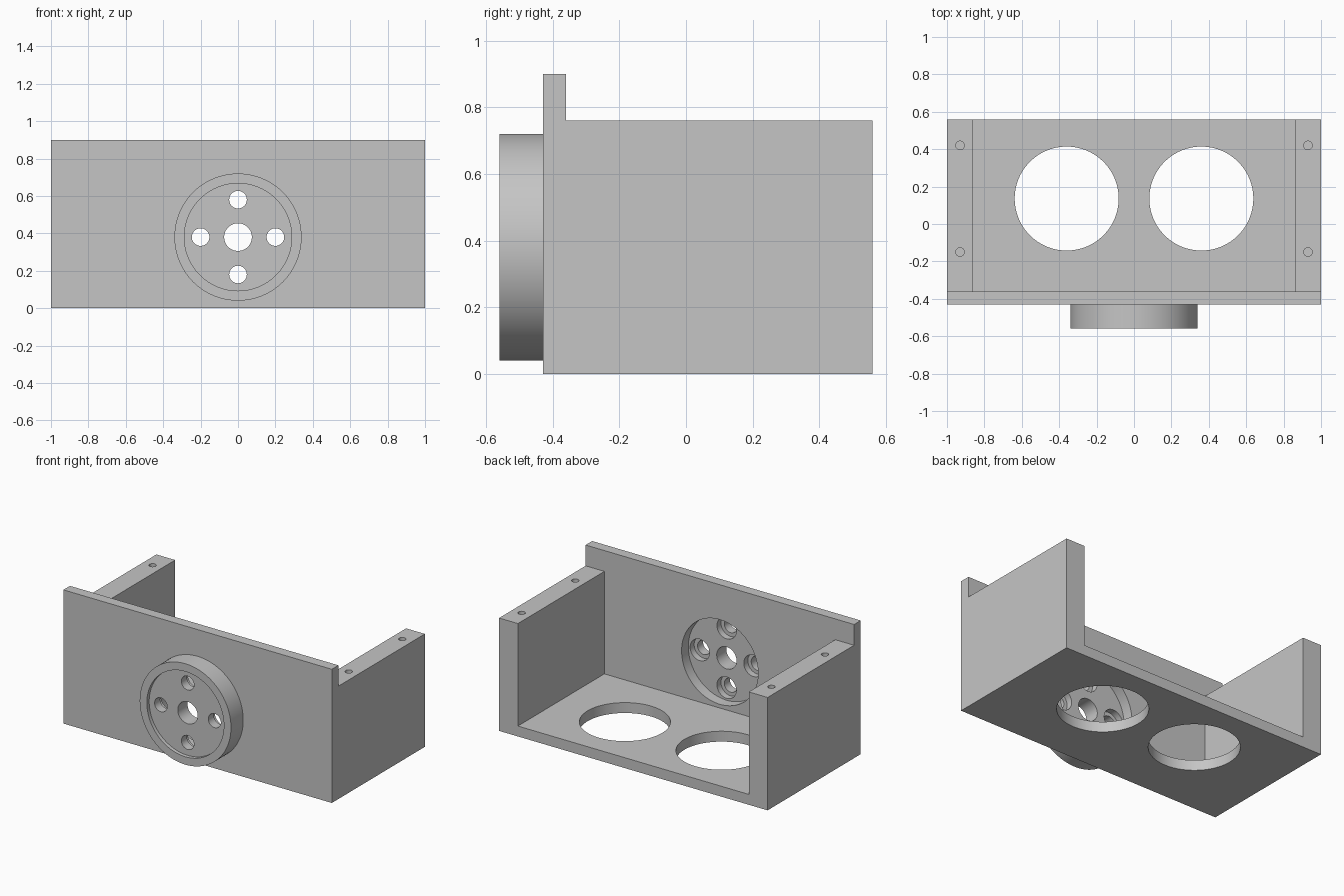
import bpy, bmesh, math
from mathutils import Matrix

if "Cube" in bpy.data.objects:
    bpy.data.objects.remove(bpy.data.objects["Cube"])

grey = bpy.data.materials.new("plain grey")
grey.diffuse_color = (0.56, 0.56, 0.56, 1)
grey.use_nodes = True
grey.node_tree.nodes["Principled BSDF"].inputs["Base Color"].default_value = grey.diffuse_color


def make(name, bm):
    bmesh.ops.recalc_face_normals(bm, faces=bm.faces)
    me = bpy.data.meshes.new(name)
    bm.to_mesh(me)
    bm.free()
    me.materials.append(grey)
    ob = bpy.data.objects.new(name, me)
    bpy.context.collection.objects.link(ob)
    return ob


def prism(name, xz, y0, y1):
    """Extrude an x-z outline from y0 to y1."""
    bm = bmesh.new()
    face = bm.faces.new([bm.verts.new((x, y0, z)) for x, z in xz])
    out = bmesh.ops.extrude_face_region(bm, geom=[face])
    verts = [g for g in out["geom"] if isinstance(g, bmesh.types.BMVert)]
    bmesh.ops.translate(bm, verts=verts, vec=(0, y1 - y0, 0))
    return make(name, bm)


def cylinder(name, radius, lo, hi, a, b, axis, segments=64):
    """Cylinder from lo to hi on its axis; a, b are (x, z) for Y or (x, y) for Z."""
    bm = bmesh.new()
    mid = (lo + hi) / 2
    if axis == "Y":
        m = Matrix.Translation((a, mid, b)) @ Matrix.Rotation(math.pi / 2, 4, "X")
    else:
        m = Matrix.Translation((a, b, mid))
    bmesh.ops.create_cone(bm, cap_ends=True, segments=segments, radius1=radius,
                          radius2=radius, depth=hi - lo, matrix=m)
    return make(name, bm)


def combine(target, tool, operation="DIFFERENCE"):
    bpy.context.view_layer.objects.active = target
    mod = target.modifiers.new("cut", "BOOLEAN")
    mod.operation = operation
    mod.solver = "EXACT"
    mod.object = tool
    bpy.ops.object.modifier_apply(modifier=mod.name)
    bpy.data.objects.remove(tool, do_unlink=True)


# Bracket block, hollowed to a floor, two side walls and a taller front wall
bracket = prism("bracket", [(-1, 0), (1, 0), (1, 0.9), (-1, 0.9)], -0.43, 0.56)
combine(bracket, prism("hollow", [(-0.86, 0.07), (0.86, 0.07), (0.86, 0.76), (1.2, 0.76),
                                  (1.2, 1.2), (-1.2, 1.2), (-1.2, 0.76), (-0.86, 0.76)],
                       -0.36, 1.0))

# Round boss on the front wall, recessed on both faces
CZ = 0.38
combine(bracket, cylinder("boss", 0.34, -0.56, -0.40, 0, CZ, "Y", 96), "UNION")
combine(bracket, cylinder("front_recess", 0.287, -0.70, -0.535, 0, CZ, "Y", 96))
combine(bracket, cylinder("back_recess", 0.285, -0.432, -0.20, 0, CZ, "Y", 96))

# Centre bore and four counterbored bolt holes
combine(bracket, cylinder("centre_bore", 0.074, -0.7, -0.2, 0, CZ, "Y"))
for dx, dz in ((0.2, 0), (-0.2, 0), (0, 0.2), (0, -0.2)):
    combine(bracket, cylinder("bolt_hole", 0.047, -0.7, -0.2, dx, CZ + dz, "Y", 48))
    combine(bracket, cylinder("counterbore", 0.072, -0.475, -0.38, dx, CZ + dz, "Y", 48))

for side in (-1, 1):
    # Large floor openings
    combine(bracket, cylinder("floor_opening", 0.278, -0.2, 0.2, side * 0.36, 0.136, "Z", 96))
    # Screw holes in the side wall tops
    for y in (-0.15, 0.42):
        combine(bracket, cylinder("screw_hole", 0.023, 0.56, 1.0, side * 0.93, y, "Z", 32))

bpy.ops.object.select_all(action="DESELECT")
bracket.select_set(True)
bpy.context.view_layer.objects.active = bracket
bpy.ops.object.shade_smooth_by_angle(angle=math.radians(30))
